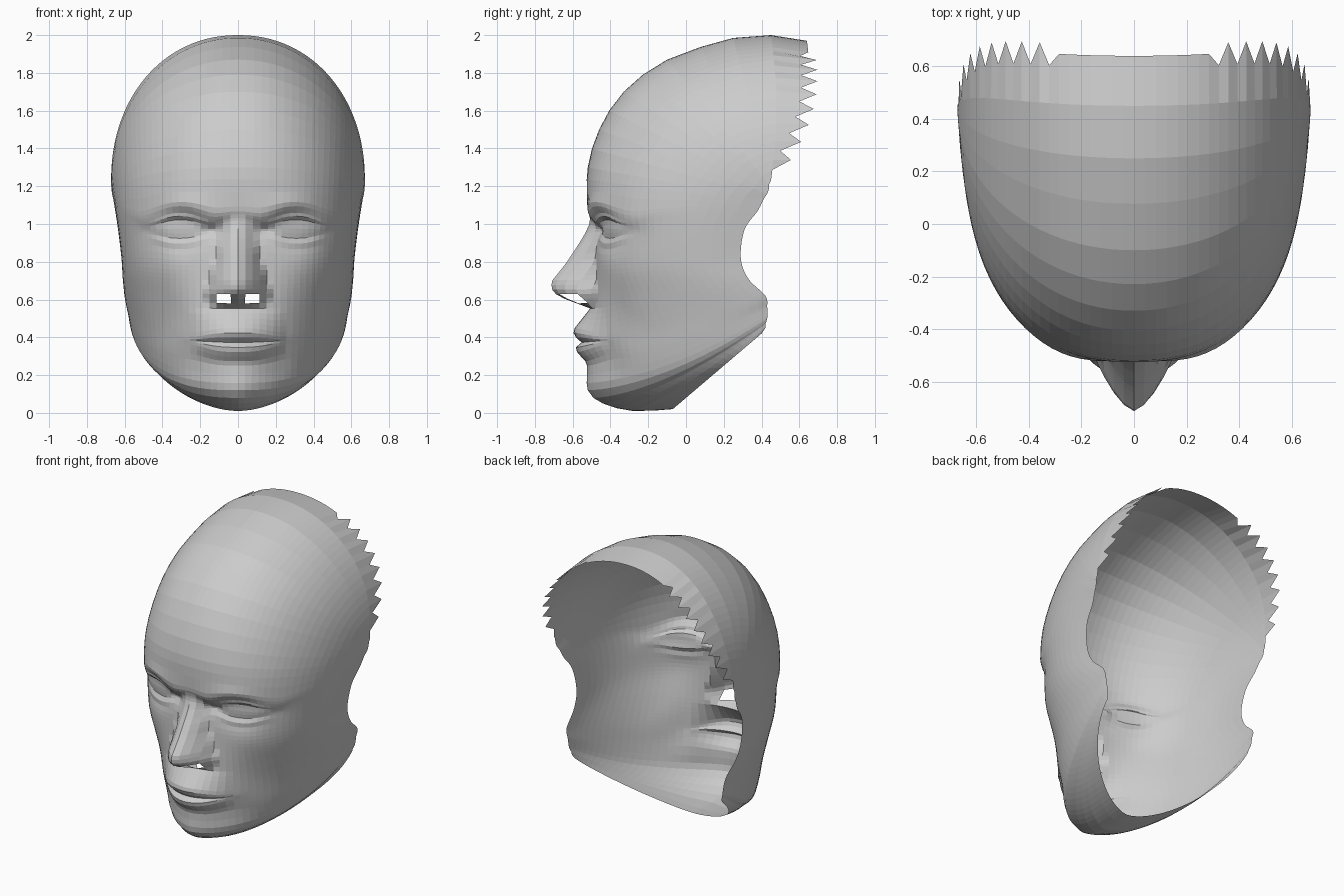
import bpy, bmesh, math

if "Cube" in bpy.data.objects:
    bpy.data.objects.remove(bpy.data.objects["Cube"])

# Key ribs, from under the jaw up the face and over the crown:
# midline y, z | side edge x, y, z | roundness | rise exponent
RIBS = [
    (-.07, .02, .55, .40, .42, 1.6, 1.0),
    (-.28, .01, .56, .42, .45, 1.5, 1.2),
    (-.44, .05, .565, .42, .47, 1.48, 1.45),
    (-.52, .12, .575, .43, .50, 1.62, 1.65),
    (-.52, .25, .585, .43, .56, 1.8, 1.55),
    (-.52, .40, .60, .42, .62, 1.92, 1.3),
    (-.50, .58, .61, .33, .71, 2.1, 1.0),
    (-.485, .78, .617, .29, .82, 2.4, 1.0),
    (-.49, 1.0, .635, .31, .97, 2.5, 1.0),
    (-.52, 1.12, .65, .38, 1.07, 2.5, 1.0),
    (-.52, 1.3, .66, .41, 1.13, 2.35, 1.0),
    (-.46, 1.5, .667, .43, 1.16, 2.2, 1.0),
    (-.33, 1.7, .67, .44, 1.19, 2.1, 1.0),
    (-.10, 1.87, .672, .44, 1.21, 2.05, 1.0),
    (.25, 1.985, .672, .445, 1.22, 2.05, 1.0),
    (.45, 2.0, .672, .45, 1.23, 2.1, 1.0),
    (.64, 1.97, .67, .45, 1.235, 2.1, 1.0),
]
STEPS = [2, 2, 2, 3, 6, 7, 8, 8, 6, 3, 2, 2, 2, 2, 1, 1]   # ribs per span
COLS = 25                                                  # columns per side

# Height and half width of the nose, and height of the lips, by z
NOSE = [(.555, 0), (.59, .11), (.62, .185), (.66, .222), (.70, .22), (.8, .145),
        (.9, .08), (.95, .05), (1.0, .025), (1.08, 0)]
NOSE_W = [(.55, .14), (.64, .17), (.70, .15), (.8, .12), (.9, .095), (1.08, .08)]
LIPS = [(.2, 0), (.26, .005), (.285, .02), (.31, .05), (.345, .065), (.372, .03),
        (.41, .075), (.44, .08), (.50, .04), (.56, 0)]


def lookup(table, z):
    if z <= table[0][0]:
        return table[0][1]
    for (a, u), (b, v) in zip(table, table[1:]):
        if z <= b:
            return u + (v - u) * (z - a) / (b - a)
    return table[-1][1]


def blend(i, t):
    """Catmull-Rom between key ribs i and i+1."""
    k = [RIBS[max(0, min(len(RIBS) - 1, i + d))] for d in (-1, 0, 1, 2)]
    return [.5 * (2 * b + (c - a) * t + (2 * a - 5 * b + 4 * c - d) * t * t
                  + (3 * b - a - 3 * c + d) * t ** 3) for a, b, c, d in zip(*k)]


def bell(v, centre, width):
    return math.exp(-((v - centre) / width) ** 2)


def bump(x, z, cx, cz, rx, rz):
    return bell(x, cx, rx) * bell(z, cz, rz)


def features(x, z):
    """How far the face stands forward of the plain head at (x, z)."""
    x = abs(x)
    # nose and lips
    d = lookup(NOSE, z) * max(0, 1 - (x / lookup(NOSE_W, z)) ** 1.6)
    d += lookup(LIPS, z) * max(0, 1 - (x / .25) ** 2)
    # socket, eyeball and lid rim
    d -= .05 * bump(x, z, .28, .97, .16, .085)
    d -= .02 * bump(x, z, .14, .96, .05, .06)
    across = max(0, 1 - ((x - .31) / .17) ** 2)
    e = abs(z - .97) / .055
    d += across * (.028 * max(0, 1 - e * e) + .016 * bell(e, 1.25, .3))
    # brow, cheekbone and the hollow under it
    d += .018 * bump(x, z, .27, 1.11, .17, .045)
    d += .01 * bump(x, z, .38, .78, .12, .10)
    d -= .015 * bump(x, z, .36, .48, .10, .12)
    d -= .015 * bump(x, z, .22, .24, .10, .06)
    return d


def bend_rows(x, z):
    """Gather the rows at the eye and mouth corners and arch the brows."""
    x = abs(x)
    s = -.65 * (z - .97) * bell(z, .97, .10) * (bell(x, .15, .08) + bell(x, .47, .08))
    s -= .7 * (z - .38) * bell(z, .38, .10) * bell(x, .24, .10)
    s -= .03 * bell(z, 1.10, .06) * min(1, ((x - .31) / .2) ** 2)
    return s


# List every rib, and how strongly it bows backward at the open edge
ribs = []
for i, n in enumerate(STEPS):
    ribs += [(blend(i, k / n), 0) for k in range(n)]
ribs[-1] = (ribs[-1][0], .03)
ribs.append((RIBS[-1], .09))

bm = bmesh.new()
grid = []
for r, (rib, bow) in enumerate(ribs):
    ym, zm, xe, ye, ze, n, rise = rib
    row = []
    for j in range(-COLS, COLS + 1):
        s = abs(j) / COLS * math.pi / 2
        q = math.sin(s)
        p = 1 - max(0, 1 - q ** n) ** (1 / n)
        x = math.copysign(q * xe, j)
        y = ym + (ye - ym) * p + bow * math.sin(math.pi * p)
        z = zm + (ze - zm) * p ** rise
        if z < 1.25 and y < 0:
            fade = min(1, -y / .25)
            y -= features(x, z) * fade
            z += bend_rows(x, z) * fade
        # ragged back edge
        if r == len(ribs) - 1 and 8 <= abs(j) < COLS:
            y += .04 if j % 2 else -.045
        row.append(bm.verts.new((x, y, z)))
    grid.append(row)

for a, b in zip(grid, grid[1:]):
    for j in range(2 * COLS):
        bm.faces.new((a[j], a[j + 1], b[j + 1], b[j]))

# Nostril openings
holes = []
for f in bm.faces:
    c = f.calc_center_median()
    if c.y < -.53 and .585 < c.z < .62 and .035 < abs(c.x) < .115:
        holes.append(f)
bmesh.ops.delete(bm, geom=holes, context='FACES')

mesh = bpy.data.meshes.new("face_mask")
bm.to_mesh(mesh)
bm.free()
mask = bpy.data.objects.new("face_mask", mesh)
bpy.context.collection.objects.link(mask)
